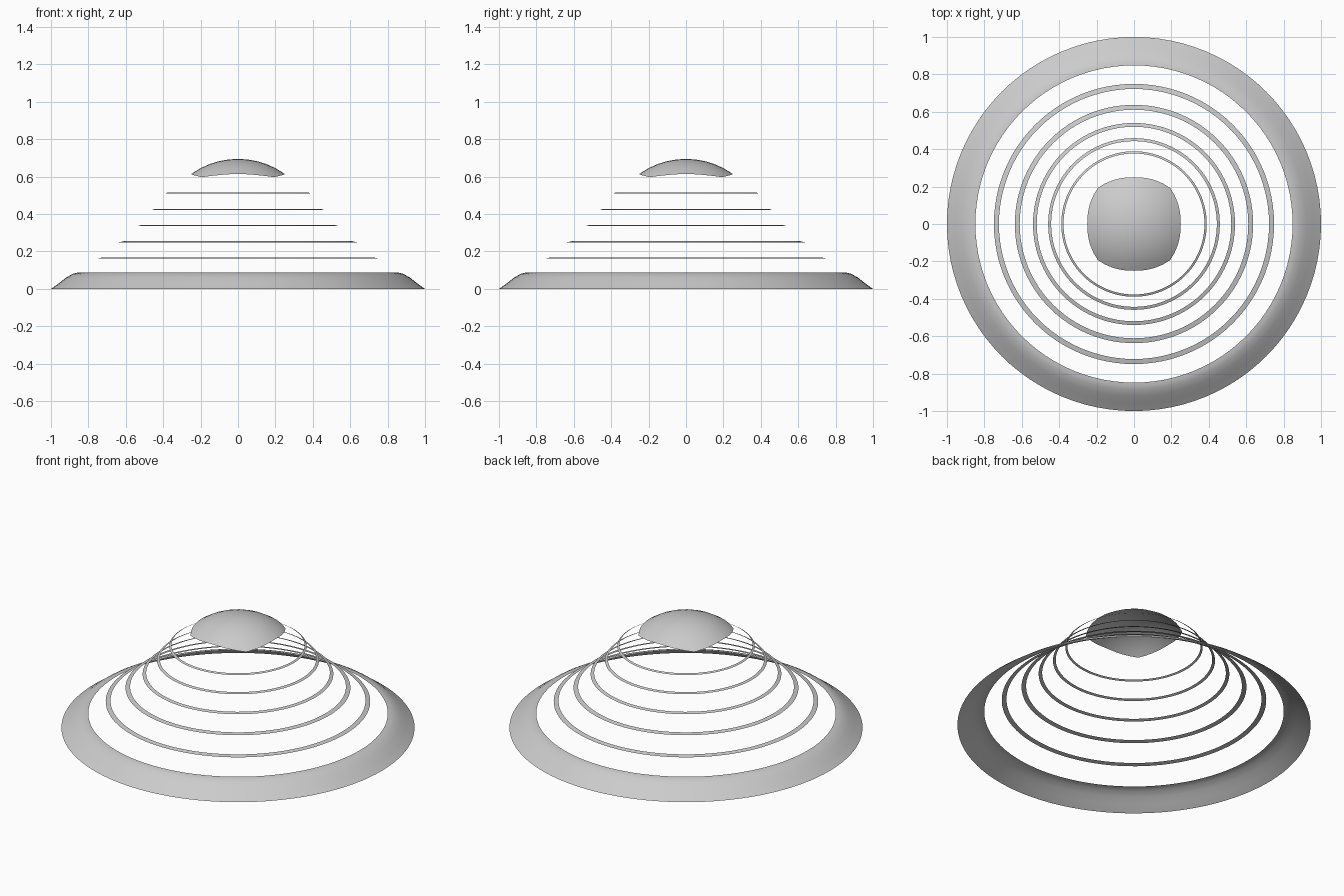
import bpy, bmesh, math

if "Cube" in bpy.data.objects:
    bpy.data.objects.remove(bpy.data.objects["Cube"])

SEG = 96


def finish(bm, name):
    bmesh.ops.recalc_face_normals(bm, faces=bm.faces)
    # open shells: make sure the normals point up
    if sum(f.normal.z for f in bm.faces) < 0:
        bmesh.ops.reverse_faces(bm, faces=bm.faces)
    for f in bm.faces:
        f.smooth = True
    mesh = bpy.data.meshes.new(name)
    bm.to_mesh(mesh)
    bm.free()
    obj = bpy.data.objects.new(name, mesh)
    bpy.context.collection.objects.link(obj)
    return obj


def lathe(name, profile):
    """Revolve an open (radius, z) profile around the z axis."""
    bm = bmesh.new()
    loops = []
    for r, z in profile:
        loops.append([bm.verts.new((r * math.cos(math.tau * i / SEG),
                                    r * math.sin(math.tau * i / SEG), z))
                      for i in range(SEG)])
    for a, b in zip(loops, loops[1:]):
        for i in range(SEG):
            j = (i + 1) % SEG
            bm.faces.new((a[i], a[j], b[j], b[i]))
    return finish(bm, name)


# Wide curved base rim, an open shell
lathe("base_rim", [(1.0, 0.0), (0.955, 0.032), (0.92, 0.06),
                   (0.885, 0.08), (0.865, 0.086), (0.848, 0.088)])

# Thin floating rings, narrowing upward
rings = [(0.749, 0.722, 0.166), (0.637, 0.611, 0.252), (0.540, 0.520, 0.338),
         (0.459, 0.443, 0.425), (0.389, 0.377, 0.512)]
for n, (outer, inner, z) in enumerate(rings, 1):
    lathe(f"ring_{n}", [(outer, z - 0.003), (inner, z + 0.003)])

# Domed cap: a rounded square patch lying on a sphere
N, HALF, R, TOP = 10, 0.25, 0.43, 0.695
bm = bmesh.new()
bmesh.ops.create_grid(bm, x_segments=N, y_segments=N, size=1.0)
for v in bm.verts:
    u, w = v.co.x, v.co.y
    x = HALF * u * (1 - 0.228 * abs(w) ** 2.4)
    y = HALF * w * (1 - 0.228 * abs(u) ** 2.4)
    v.co = (x, y, TOP - R + math.sqrt(R * R - x * x - y * y))
finish(bm, "domed_cap")
